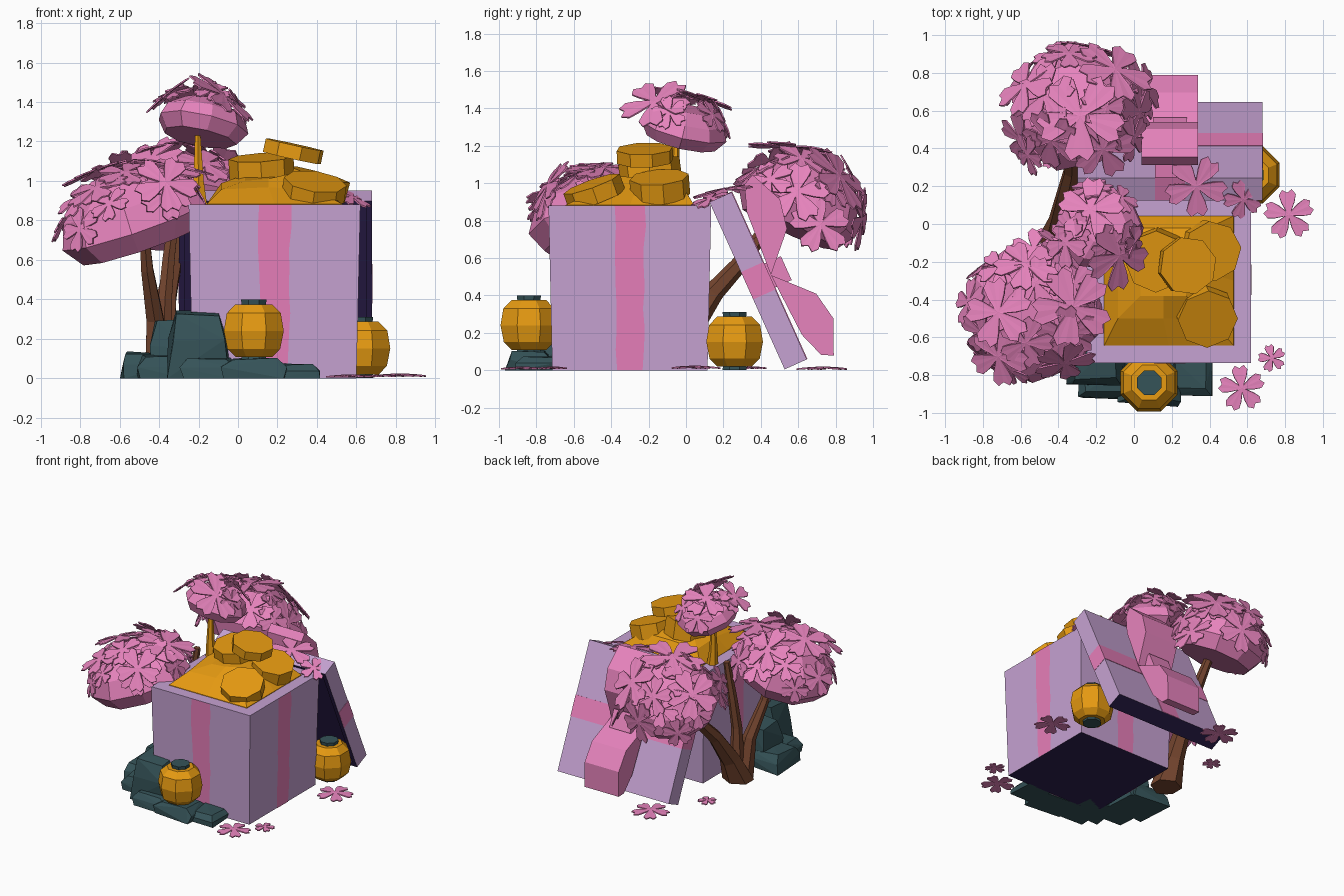
import bpy, bmesh, math, random
from mathutils import Vector, Matrix

if "Cube" in bpy.data.objects:
    bpy.data.objects.remove(bpy.data.objects["Cube"])

random.seed(4)


def material(name, r, g, b):
    m = bpy.data.materials.new(name)
    lin = [((c / 255 + 0.055) / 1.055) ** 2.4 for c in (r, g, b)]
    m.diffuse_color = (*lin, 1)
    m.use_nodes = True
    m.node_tree.nodes["Principled BSDF"].inputs["Base Color"].default_value = m.diffuse_color
    return m


PINK = material("blossom pink", 237, 135, 194)
ROSE = material("ribbon rose", 234, 128, 188)
LILAC = material("box lilac", 198, 162, 210)
DARK = material("dark violet", 46, 32, 80)
GOLD = material("gold", 243, 163, 19)
BROWN = material("bark brown", 118, 70, 47)
TEAL = material("stone teal", 53, 83, 88)


def finish(name, bm, *mats, normals=True):
    if normals:
        bmesh.ops.recalc_face_normals(bm, faces=bm.faces[:])
    me = bpy.data.meshes.new(name)
    bm.to_mesh(me)
    bm.free()
    for m in mats:
        me.materials.append(m)
    ob = bpy.data.objects.new(name, me)
    bpy.context.scene.collection.objects.link(ob)
    return ob


def frame(loc, normal, spin=0.0):
    q = Vector(normal).normalized().to_track_quat('Z', 'Y')
    return Matrix.Translation(loc) @ q.to_matrix().to_4x4() @ Matrix.Rotation(spin, 4, 'Z')


def slab(name, lo, hi, mat, mtx=Matrix()):
    bm = bmesh.new()
    bmesh.ops.create_cube(bm, size=1)
    for v in bm.verts:
        v.co = mtx @ Vector([lo[i] + (v.co[i] + 0.5) * (hi[i] - lo[i]) for i in range(3)])
    return finish(name, bm, mat)


def skin_rings(bm, rings):
    """Bridge rings of points and cap both ends."""
    vs = [[bm.verts.new(p) for p in ring] for ring in rings]
    n = len(vs[0])
    for a, b in zip(vs, vs[1:]):
        for i in range(n):
            bm.faces.new((a[i], a[(i + 1) % n], b[(i + 1) % n], b[i]))
    bm.faces.new(vs[0][::-1])
    bm.faces.new(vs[-1])


def lathe(name, profile, sides, mat, mtx, jitter=0.0):
    bm = bmesh.new()
    wob = [1 + random.uniform(-jitter, jitter) for _ in range(sides)]
    rings = [[mtx @ Vector((r * wob[i] * math.cos(math.tau * (i + .5) / sides),
                            r * wob[i] * math.sin(math.tau * (i + .5) / sides), z))
              for i in range(sides)] for r, z in profile]
    skin_rings(bm, rings)
    return finish(name, bm, mat)


def tube(name, pts, mat, sides=6):
    bm = bmesh.new()
    rings = []
    for k, p in enumerate(pts):
        d = Vector(pts[min(k + 1, len(pts) - 1)][:3]) - Vector(pts[max(k - 1, 0)][:3])
        side = d.cross(Vector((1, 0, 0))).normalized()
        up = side.cross(d).normalized()
        rings.append([Vector(p[:3]) + p[3] * (side * math.cos(math.tau * i / sides)
                      + up * math.sin(math.tau * i / sides)) for i in range(sides)])
    for p in rings[0]:
        p.z = pts[0][2]
    skin_rings(bm, rings)
    return finish(name, bm, mat)


# Gift box: slightly flared, dark base
BX, BY, H = 0.185, -0.30, 0.88
bm = bmesh.new()
bmesh.ops.create_cube(bm, size=1)
for v in bm.verts:
    half = 0.435 if v.co.z > 0 else 0.415
    v.co = (BX + 2 * half * v.co.x, BY + 2 * half * v.co.y, H * (v.co.z + .5))
bm.normal_update()
min(bm.faces, key=lambda f: f.normal.z).material_index = 1
finish("gift_box", bm, LILAC, DARK)

# Hand-painted ribbon strips with wavering edges, one per box side
for k, side in enumerate(("front", "right", "back", "left")):
    bm = bmesh.new()
    rot = Matrix.Translation((BX, BY, 0)) @ Matrix.Rotation(k * math.pi / 2, 4, 'Z')
    rows = []
    for i in range(9):
        t = i / 8
        y = -(0.415 + 0.02 * t) - 0.003
        w = 0.072 + 0.01 * t
        rows.append([bm.verts.new(rot @ Vector((s * w + random.uniform(-.007, .007), y, H * t)))
                     for s in (-1, 1)])
    for a, b in zip(rows, rows[1:]):
        bm.faces.new((a[0], a[1], b[1], b[0]))
    finish("box_ribbon_" + side, bm, ROSE, normals=False)

# Lid leaning on the back: local x = width, y = up the slope, z = outward
up = Vector((0, -0.41, 0.912)).normalized()
out = Vector((0, up.z, -up.y))
LID = Matrix.Translation((0.19, 0.445, 0.505)) @ Matrix(
    ((-1, 0, 0, 0), (0, up.y, out.y, 0), (0, up.z, out.z, 0), (0, 0, 0, 1)))
bm = bmesh.new()
bmesh.ops.create_cube(bm, size=1)
for v in bm.verts:
    v.co = (v.co.x * .98, v.co.y * .98, (v.co.z - .5) * .13)
bm.normal_update()
for f in bm.faces:
    f.material_index = int(f.normal.z < -.5 or f.normal.y < -.5)
inner = min(bm.faces, key=lambda f: f.normal.z)
bmesh.ops.inset_individual(bm, faces=[inner], thickness=0.045)
ext = bmesh.ops.extrude_discrete_faces(bm, faces=[inner])["faces"][0]
for v in ext.verts:
    v.co.z += 0.09
for f in bm.faces:
    if f.calc_center_median().z < -0.005 and max(abs(c) for c in f.calc_center_median()[:2]) < .47:
        f.material_index = 1
bm.transform(LID)
finish("lid", bm, LILAC, DARK)
slab("lid_ribbon_long", (-.08, -.49, 0), (.08, .49, .004), ROSE, LID)
slab("lid_ribbon_cross", (-.49, -.08, 0), (.49, .08, .003), ROSE, LID)
slab("lid_ribbon_top", (-.08, .488, -.129), (.08, .493, .004), ROSE, LID)
for s, n in ((-1, "right"), (1, "left")):
    slab("lid_ribbon_" + n, (s * .488, -.08, -.129), (s * .492, .08, .003), ROSE, LID)

# Bow: two chunky loops and a knot
loop = [(0, .01), (.19, .19), (.35, .22), (.53, .14), (.50, .08), (.36, .03)]
for s, n in ((1, "upper"), (-1, "lower")):
    bm = bmesh.new()
    skin_rings(bm, [[LID @ Vector((x, s * d, h)) for d, h in loop] for x in (-.15, .15)])
    finish("bow_loop_" + n, bm, PINK)
slab("bow_knot", (-.09, -.07, 0), (.09, .07, .1), PINK, LID)

# Gold heap and octagonal coins
rings = []
for hx, z in ((.345, .86), (.343, .884), (.24, .97), (.12, 1.02)):
    rings.append([(BX + hx * a - (.03 if z > .9 else 0), BY + hx * b + (.04 if z > .9 else 0),
                   z + (random.uniform(-.02, .02) if z > .9 else 0))
                  for a, b in ((-1, -1), (0, -1), (1, -1), (1, 0), (1, 1), (0, 1), (-1, 1), (-1, 0))])
bm = bmesh.new()
skin_rings(bm, rings)
finish("gold_heap", bm, GOLD)
coins = [((.12, -.19, 1.05), .165, .14, (-.06, -.14, 1)), ((.28, -.22, 1.15), .155, .07, (.22, -.03, 1)),
         ((.40, -.14, .98), .16, .11, (.28, -.08, 1)), ((.385, -.49, .955), .16, .09, (.15, -.36, 1))]
for i, (c, r, t, nrm) in enumerate(coins):
    lathe(f"coin_{i}", [(r, -t / 2), (r, t / 2)], 8, GOLD, frame(c, nrm))

# Gold spike rising to the top canopy
tube("gold_spike", [(-.19, -.06, .84, .045), (-.20, -.06, 1.0, .03), (-.205, -.05, 1.3, .012)], GOLD)

# Lanterns
for n, x, y, z in (("front", .08, -.84, .10), ("back", .62, .26, .012)):
    m = Matrix.Translation((x, y, z))
    lathe(f"lantern_{n}", [(.10, .008), (.145, .05), (.164, .14), (.148, .23), (.10, .275)], 8, GOLD, m)
    lathe(f"lantern_{n}_cap", [(.065, .26), (.07, .30)], 8, TEAL, m)
    lathe(f"lantern_{n}_foot", [(.07, -.01), (.065, .03)], 8, TEAL, m)

# Rocks: hulls of jittered boxes
rocks = [(-.2, -.72, .16, .14, .37), (-.45, -.46, .17, .16, .14), (-.38, -.64, .14, .12, .12),
         (.08, -.84, .17, .13, .11), (-.15, -.82, .15, .11, .11),
         (.3, -.80, .12, .12, .075), (-.35, -.48, .10, .14, .30)]
for i, (x, y, sx, sy, h) in enumerate(rocks):
    bm = bmesh.new()
    for a in (-1, 1):
        for b in (-1, 1):
            for z, k in ((0, 1), (.55, 1), (1, .75)):
                j = lambda: k * random.uniform(.75, 1)
                bm.verts.new((x + a * sx * j(), y + b * sy * j(), h * z * random.uniform(.85, 1)))
    hull = bmesh.ops.convex_hull(bm, input=bm.verts[:])
    bmesh.ops.delete(bm, geom=list({v for v in hull["geom_interior"] if isinstance(v, bmesh.types.BMVert)}),
                     context='VERTS')
    finish(f"rock_{i}", bm, TEAL)

# Tree trunk with three limbs
tube("trunk_back_limb", [(-.39, -.10, 0, .12), (-.385, 0, .2, .075), (-.36, .15, .42, .055),
                         (-.33, .28, .56, .045), (-.32, .5, .85, .03)], BROWN)
tube("trunk_front_limb", [(-.40, -.14, 0, .08), (-.42, -.2, .3, .05), (-.46, -.33, .55, .035),
                          (-.48, -.42, .8, .025)], BROWN)
tube("trunk_middle_limb", [(-.38, -.1, .05, .06), (-.37, -.11, .4, .04), (-.35, -.09, .62, .035),
                           (-.31, -.07, .92, .025)], BROWN)

PETAL = [(.16, -36), (.55, -27), (.85, -23), (1, -11), (.86, 0), (1, 11), (.85, 23), (.55, 27), (.16, 36)]


def flower(bm, mtx, r, droop=.07):
    for k in range(5):
        vs = [bm.verts.new(mtx @ Vector((0, 0, 0)))]
        for q, a in PETAL:
            t = math.radians(a + 72 * k)
            vs.append(bm.verts.new(mtx @ Vector((r * q * math.cos(t), r * q * math.sin(t), -droop * r * q * q))))
        for i in range(1, 9):
            bm.faces.new((vs[0], vs[i], vs[i + 1]))


def thin(ob):
    s = ob.modifiers.new("thickness", 'SOLIDIFY')
    s.thickness = .008


# Canopies: faceted dome, a scatter of small flowers, then the large placed ones (x, y, radius)
canopies = [("front", (-.50, -.46, .70), .37, .34, (-.33, -.1, 1), 13, 62, .14,
             [(-.55, -.22, .18), (-.68, -.46, .19), (-.33, -.44, .22), (-.36, -.72, .17), (-.68, -.68, .17),
              (-.38, -.14, .16)]),
            ("back", (-.30, .57, .78), .35, .34, (-.12, .45, 1), 11, 68, .15,
             [(-.10, .77, .22), (-.55, .69, .19), (-.28, .55, .24), (-.02, .47, .13), (-.55, .38, .12),
              (-.33, .84, .15)]),
            ("top", (-.19, -.03, 1.25), .235, .17, (.2, .25, 1), 6, 48, .11,
             [(-.24, .06, .18), (-.09, -.17, .20), (-.36, -.10, .14)])]
for n, c, R, h, axis, count, spread, fr, placed in canopies:
    m = frame(c, axis)
    lathe(f"canopy_{n}", [(R * .8, -.03), (R, h * .22), (R * .88, h * .6), (R * .5, h * .93)],
          9, PINK, m, .06)
    bm = bmesh.new()
    spots = []
    for i in range(count):
        th = math.radians(14 + spread * math.sqrt((i + .2) / count))
        ph = i * 2.39996
        spots.append((math.sin(th) * math.cos(ph), math.sin(th) * math.sin(ph),
                      fr * random.uniform(.75, 1.2), 1.0))
    for x, y, r in placed:
        # drop the view position onto the tilted dome
        a, b, k = x - c[0], y - c[1], R * 1.05
        z = h * math.sqrt(max(.06, 1 - (a * a + b * b) / (k * k)))
        p = m.inverted() @ Vector((x, y, c[2] + z - (a * axis[0] + b * axis[1]) * .8))
        spots.append((p.x / k, p.y / k, r, 1.08))
    for x, y, r, lift in spots:
        s = math.hypot(x, y)
        if s > .97:
            x, y = x * .97 / s, y * .97 / s
        d = Vector((x, y, math.sqrt(1 - x * x - y * y)))
        p = m @ Vector((x * R * 1.03 * lift, y * R * 1.03 * lift, .05 + d.z * h * lift))
        w = d + Vector([random.uniform(-.28, .28) for _ in range(3)])
        nrm = m.to_3x3() @ Vector((w.x * .8, w.y * .8, w.z + .1))
        flower(bm, frame(p, nrm, random.uniform(0, 1.25)), r)
    thin(finish(f"canopy_{n}_flowers", bm, PINK, normals=False))

# Loose flowers on the lid edge, at the canopy side and fallen on the ground
loose = [((.33, .20, .97), .17, (.1, -.2, 1)), ((.58, .13, .92), .11, (.3, -.3, 1)),
         ((.06, .72, .78), .17, (1, .3, .5)),
         ((.57, -.87, .02), .125, (0, 0, 1)), ((.73, -.71, .02), .075, (0, 0, 1)),
         ((.82, .05, .025), .135, (0, 0, 1)), ((-.20, .73, .02), .14, (0, 0, 1)),
         ((-.44, .36, .02), .07, (0, 0, 1))]
bm = bmesh.new()
for p, r, nrm in loose:
    flower(bm, frame(p, nrm, random.uniform(0, 1.25)), r)
thin(finish("loose_flowers", bm, PINK, normals=False))
